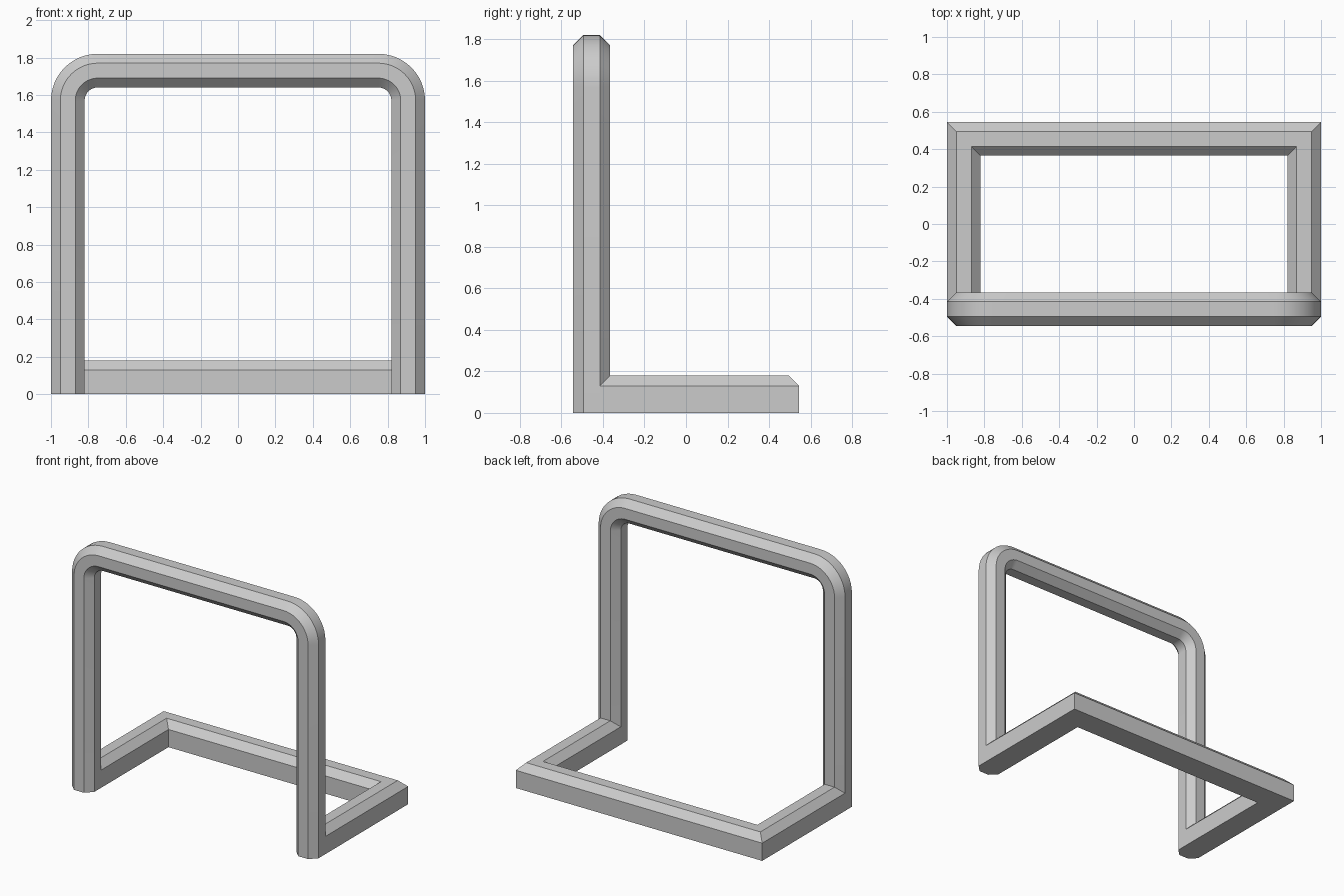
import bpy
import bmesh
from math import cos, sin, pi, radians
from mathutils import Vector

cube = bpy.data.objects.get("Cube")
if cube:
    bpy.data.objects.remove(cube)

WIDTH = 0.18      # bar thickness
BEVEL = 0.05      # chamfer on the bar edges
HALF = WIDTH / 2
FLAT = HALF - BEVEL
FRONT_Y = -0.455  # centre line of the arch
BACK_Y = 0.455    # centre line of the rear bar
SIDE_X = 1 - HALF
JOIN_Y = FRONT_Y + FLAT  # where the side bars leave the posts
HEIGHT = 1.82
BEND = 0.16       # centre line radius of the arch corners
STEPS = 12

metal = bpy.data.materials.new("grey metal")
metal.use_nodes = True
grey = (0.6, 0.6, 0.6, 1)
metal.diffuse_color = grey
metal.node_tree.nodes["Principled BSDF"].inputs["Base Color"].default_value = grey


def sweep(name, section, stations, depth, cap_limit=None):
    """Sweep (offset, depth) section points through (centre, outward) stations."""
    bm = bmesh.new()
    rings = [[bm.verts.new(c + n * o + depth * d) for o, d in section]
             for c, n in stations]
    count = len(section)
    for a, b in zip(rings, rings[1:]):
        for i in range(count):
            j = (i + 1) % count
            bm.faces.new((a[i], a[j], b[j], b[i]))
    # Foot caps stop where the side bars continue the underside
    if cap_limit is not None:
        for ring in (rings[0], rings[-1]):
            bm.faces.new([v for v in ring if v.co.y < cap_limit])
    bmesh.ops.recalc_face_normals(bm, faces=bm.faces)
    mesh = bpy.data.meshes.new(name)
    bm.to_mesh(mesh)
    bm.free()
    mesh.materials.append(metal)
    obj = bpy.data.objects.new(name, mesh)
    bpy.context.collection.objects.link(obj)
    bpy.ops.object.select_all(action='DESELECT')
    obj.select_set(True)
    bpy.context.view_layer.objects.active = obj
    bpy.ops.object.shade_smooth_by_angle(angle=radians(30))
    return obj


# Upright arch: octagonal bar with rounded upper corners
octagon = [(HALF, -FLAT), (HALF, FLAT), (FLAT, HALF), (-FLAT, HALF),
           (-HALF, FLAT), (-HALF, -FLAT), (-FLAT, -HALF), (FLAT, -HALF)]
bend_x = SIDE_X - BEND
bend_z = HEIGHT - HALF - BEND
arch = [(Vector((SIDE_X, FRONT_Y, 0)), Vector((1, 0, 0)))]
for side in (1, -1):
    start = 0 if side > 0 else pi / 2
    for i in range(STEPS + 1):
        angle = start + i * pi / 2 / STEPS
        out = Vector((cos(angle), 0, sin(angle)))
        arch.append((Vector((side * bend_x, FRONT_Y, bend_z)) + out * BEND, out))
arch.append((Vector((-SIDE_X, FRONT_Y, 0)), Vector((-1, 0, 0))))
sweep("upright_arch", octagon, arch, Vector((0, 1, 0)), JOIN_Y + 0.001)

# Floor frame: flat underside, chamfered top, mitred rear corners
floor_bar = [(-HALF, 0), (HALF, 0), (HALF, WIDTH - BEVEL), (FLAT, WIDTH),
             (-FLAT, WIDTH), (-HALF, WIDTH - BEVEL)]
base = [(Vector((SIDE_X, JOIN_Y, 0)), Vector((1, 0, 0))),
        (Vector((SIDE_X, BACK_Y, 0)), Vector((1, 1, 0))),
        (Vector((-SIDE_X, BACK_Y, 0)), Vector((-1, 1, 0))),
        (Vector((-SIDE_X, JOIN_Y, 0)), Vector((-1, 0, 0)))]
sweep("floor_frame", floor_bar, base, Vector((0, 0, 1)))
